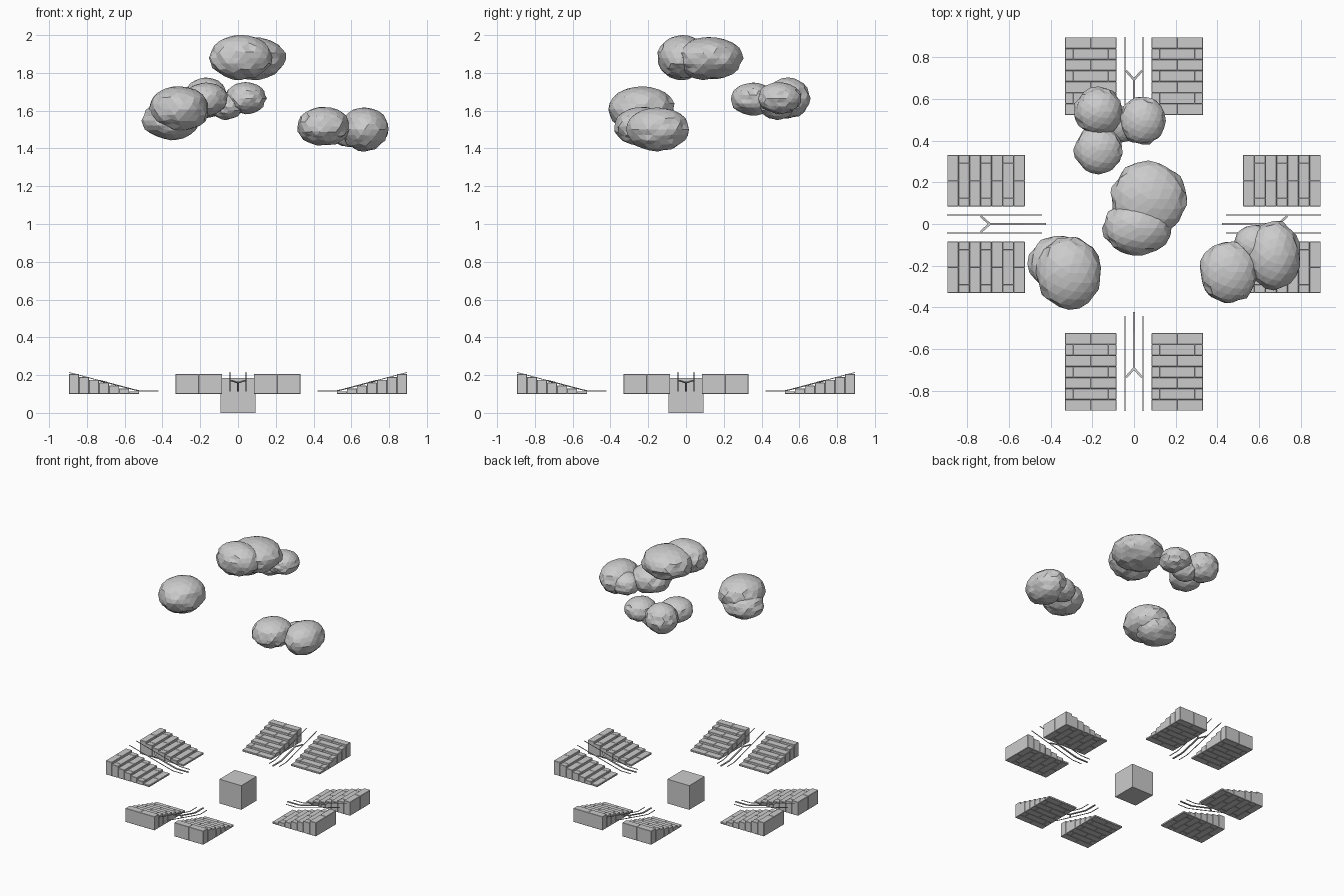
import bpy, bmesh, math, random
from mathutils import Vector, Matrix

if "Cube" in bpy.data.objects:
    bpy.data.objects.remove(bpy.data.objects["Cube"])

random.seed(4)


def finish(bm, name):
    me = bpy.data.meshes.new(name)
    bm.to_mesh(me)
    bm.free()
    ob = bpy.data.objects.new(name, me)
    bpy.context.collection.objects.link(ob)
    return ob


def box(bm, lo, hi):
    lo, hi = Vector(lo), Vector(hi)
    m = Matrix.Translation((lo + hi) / 2) @ Matrix.Diagonal((hi - lo).to_4d())
    bmesh.ops.create_cube(bm, size=1, matrix=m)


def strip(bm, path, width, height):
    """Rectangular bar swept along a path of points."""
    rings = []
    for i, p in enumerate(path):
        a, b = path[max(i - 1, 0)], path[min(i + 1, len(path) - 1)]
        d = (Vector(b) - Vector(a)).normalized()
        side = d.cross(Vector((0, 0, 1))).normalized() * width / 2
        up = side.cross(d).normalized() * height / 2
        p = Vector(p)
        rings.append([bm.verts.new(p + s * side + u * up)
                      for s, u in ((-1, -1), (1, -1), (1, 1), (-1, 1))])
    for r, q in zip(rings, rings[1:]):
        for k in range(4):
            bm.faces.new((r[k], r[(k + 1) % 4], q[(k + 1) % 4], q[k]))
    bm.faces.new(rings[0])
    bm.faces.new(rings[-1])
    bmesh.ops.recalc_face_normals(bm, faces=bm.faces)


# Central block
bm = bmesh.new()
box(bm, (-0.093, -0.093, 0), (0.093, 0.093, 0.186))
finish(bm, "center_block")

# Four sides, each with two brick stairs, two rails and a forked center bar
ROWS, Y0, Y1, X0, X1 = 7, 0.523, 0.895, 0.084, 0.331
STEP = (Y1 - Y0) / ROWS


def ramp(y):
    return 0.116 + max(0, y - 0.525) * 0.265


for n, side in enumerate(("front", "right", "back", "left")):
    turn = Matrix.Rotation(n * math.pi / 2, 4, 'Z')
    for label, s in (("a", 1), ("b", -1)):
        # stairs of staggered bricks
        bm = bmesh.new()
        for r in range(ROWS):
            cuts = (0, 0.5, 1) if r % 2 == 0 else (0, 0.16, 0.84, 1)
            for a, b in zip(cuts, cuts[1:]):
                xs = sorted((s * (X0 + a * (X1 - X0)), s * (X0 + b * (X1 - X0))))
                y = -(Y0 + r * STEP)
                box(bm, (xs[0], y - STEP, 0.1), (xs[1], y, 0.114 + 0.0153 * r))
        ob = finish(bm, f"{side}_stairs_{label}")
        bev = ob.modifiers.new("worn_edges", 'BEVEL')
        bev.width = 0.002
        bev.segments = 1
        ob.matrix_world = turn

        # thin side rail
        bm = bmesh.new()
        strip(bm, [(s * 0.043, -y, ramp(y)) for y in (0.44, 0.52, 0.55, 0.70, 0.895)],
              0.004, 0.004)
        finish(bm, f"{side}_rail_{label}").matrix_world = turn

    # forked bar
    bm = bmesh.new()
    strip(bm, [(0, -y, ramp(y)) for y in (0.422, 0.52, 0.55, 0.695)], 0.011, 0.006)
    for s in (-1, 1):
        strip(bm, [(0, -0.692, ramp(0.692)), (s * 0.038, -0.735, ramp(0.735))], 0.011, 0.006)
    finish(bm, f"{side}_forked_bar").matrix_world = turn

# Clouds: (x, y, z, rx, ry, rz) for each faceted puff
CLOUDS = {
    "cloud_top": [(0.015, -0.02, 1.88, .17, .135, .12), (0.07, 0.12, 1.875, .19, .185, .115)],
    "cloud_back": [(-0.17, 0.54, 1.665, .12, .12, .11), (0.04, 0.495, 1.665, .112, .12, .085),
                   (-0.17, 0.355, 1.66, .12, .12, .088), (-0.06, 0.48, 1.62, .09, .09, .07)],
    "cloud_left": [(-0.312, -0.235, 1.607, .165, .18, .122), (-0.355, -0.19, 1.548, .155, .14, .105)],
    "cloud_right": [(0.67, -0.15, 1.5, .133, .17, .117), (0.455, -0.23, 1.515, .145, .155, .105),
                    (0.585, -0.1, 1.49, .11, .1, .085)],
}
for name, puffs in CLOUDS.items():
    bm = bmesh.new()
    for x, y, z, rx, ry, rz in puffs:
        new = bmesh.ops.create_icosphere(bm, subdivisions=3, radius=1)["verts"]
        for v in new:
            rough = 0.03 if v.co.z > 0.5 else 0.1   # rougher below, smoother crown
            d = v.co * (1.015 - random.random() * rough)
            v.co = Vector((x + d.x * rx, y + d.y * ry, z + d.z * rz))
    finish(bm, name)
